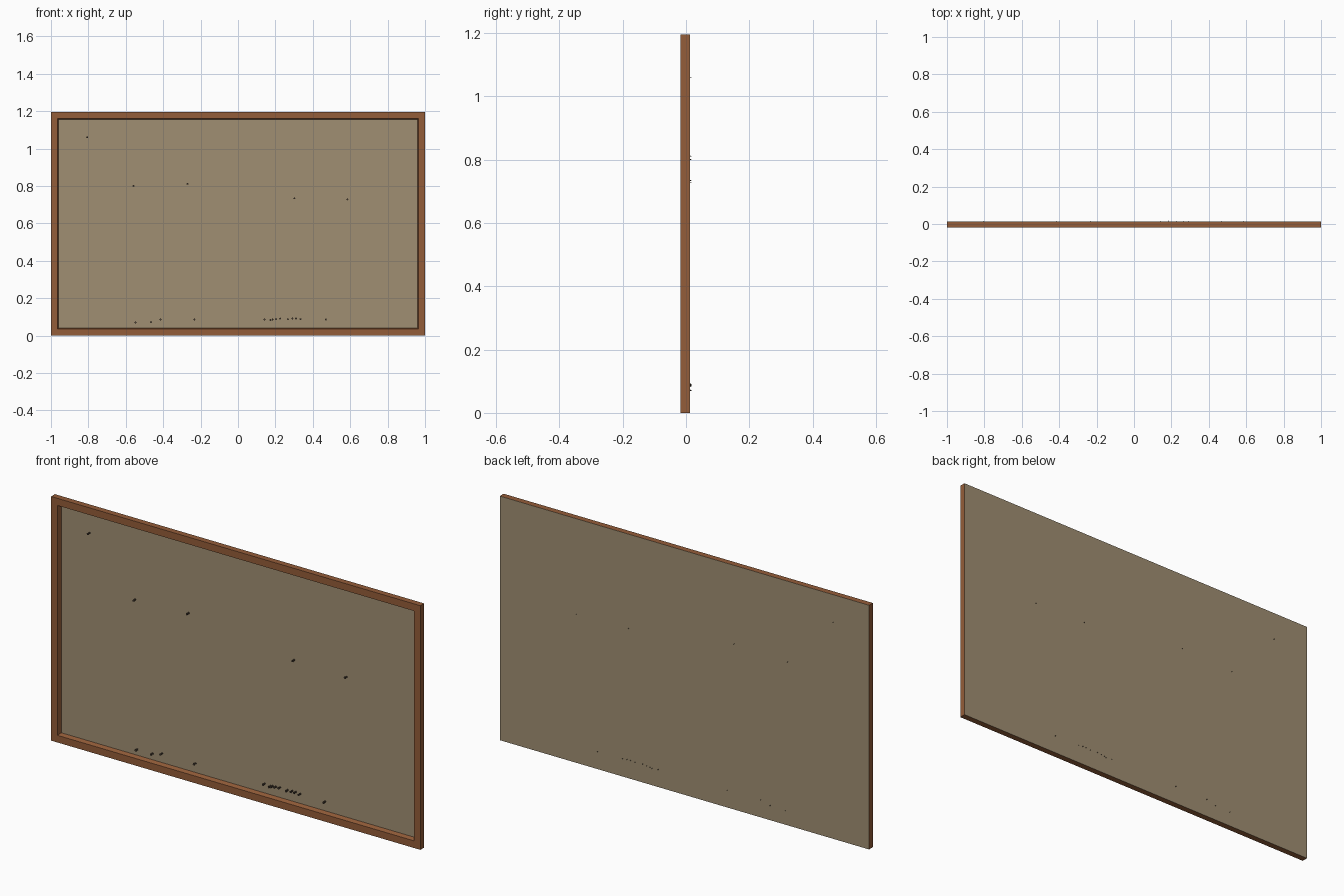
import bpy, bmesh, math
from mathutils import Matrix

if "Cube" in bpy.data.objects:
    bpy.data.objects.remove(bpy.data.objects["Cube"])

W, H = 1.0, 1.195          # half width, full height
Y0, Y1 = -0.0175, 0.0115   # frame front and back
BOARD_Y = 0.004            # cork face

def material(name, col):
    m = bpy.data.materials.new(name)
    m.diffuse_color = (*col, 1)
    m.use_nodes = True
    m.node_tree.nodes["Principled BSDF"].inputs["Base Color"].default_value = m.diffuse_color
    return m

WOOD = material("brown wood", (0.296, 0.109, 0.041))
CORK = material("tan cork", (0.352, 0.275, 0.171))
PIN = material("dark pin", (0.07, 0.05, 0.035))

def make(name, bm, mat):
    bmesh.ops.recalc_face_normals(bm, faces=bm.faces)
    me = bpy.data.meshes.new(name)
    bm.to_mesh(me)
    bm.free()
    me.materials.append(mat)
    ob = bpy.data.objects.new(name, me)
    bpy.context.collection.objects.link(ob)
    return ob

# mitred frame: (inset, y) profile swept around the rectangle
profile = [(0, Y1), (0, Y0), (0.035, Y0), (0.041, BOARD_Y), (0.041, Y1)]
bm = bmesh.new()
rings = []
for sx, top in ((-1, 0), (1, 0), (1, 1), (-1, 1)):
    rings.append([bm.verts.new((sx * (W - i), y, H - i if top else i)) for i, y in profile])
n = len(profile)
for a in range(4):
    for k in range(n):
        r, s = rings[a], rings[(a + 1) % 4]
        bm.faces.new((r[k], s[k], s[(k + 1) % n], r[(k + 1) % n]))
make("frame", bm, WOOD)

def box(name, x, z0, z1, y0, y1, mat):
    bm = bmesh.new()
    bmesh.ops.create_cube(bm, size=1, matrix=Matrix.Translation((0, (y0 + y1) / 2, (z0 + z1) / 2))
                          @ Matrix.Diagonal((2 * x, y1 - y0, z1 - z0, 1)))
    return make(name, bm, mat)

# cork panel in the recess, and thin backing over the whole rear
box("cork_panel", W - 0.04, 0.04, H - 0.04, BOARD_Y, Y1, CORK)
box("backing", W, 0, H, Y1, Y1 + 0.0006, CORK)

# pins: small heads on the face with points through the back
pins = [(-.807, 1.06), (-.559, .80), (-.27, .811), (.302, .734), (.585, .728),
        (-.548, .07), (-.465, .072), (-.414, .086), (-.233, .086), (.142, .086),
        (.174, .083), (.185, .086), (.203, .088), (.225, .091), (.267, .088),
        (.291, .091), (.31, .091), (.334, .088), (.47, .086)]
bm = bmesh.new()
for x, z in pins:
    # (front radius, back radius, front y, back y)
    for rf, rb, a, b in ((.005, .005, -.011, -.008), (.003, .003, -.008, .001),
                         (.005, .005, .001, .0042), (.002, .0008, .004, .0175)):
        bmesh.ops.create_cone(bm, cap_ends=True, segments=8, radius1=rb, radius2=rf, depth=b - a,
                              matrix=Matrix.Translation((x, (a + b) / 2, z)) @ Matrix.Rotation(math.pi / 2, 4, 'X'))
make("push_pins", bm, PIN)
